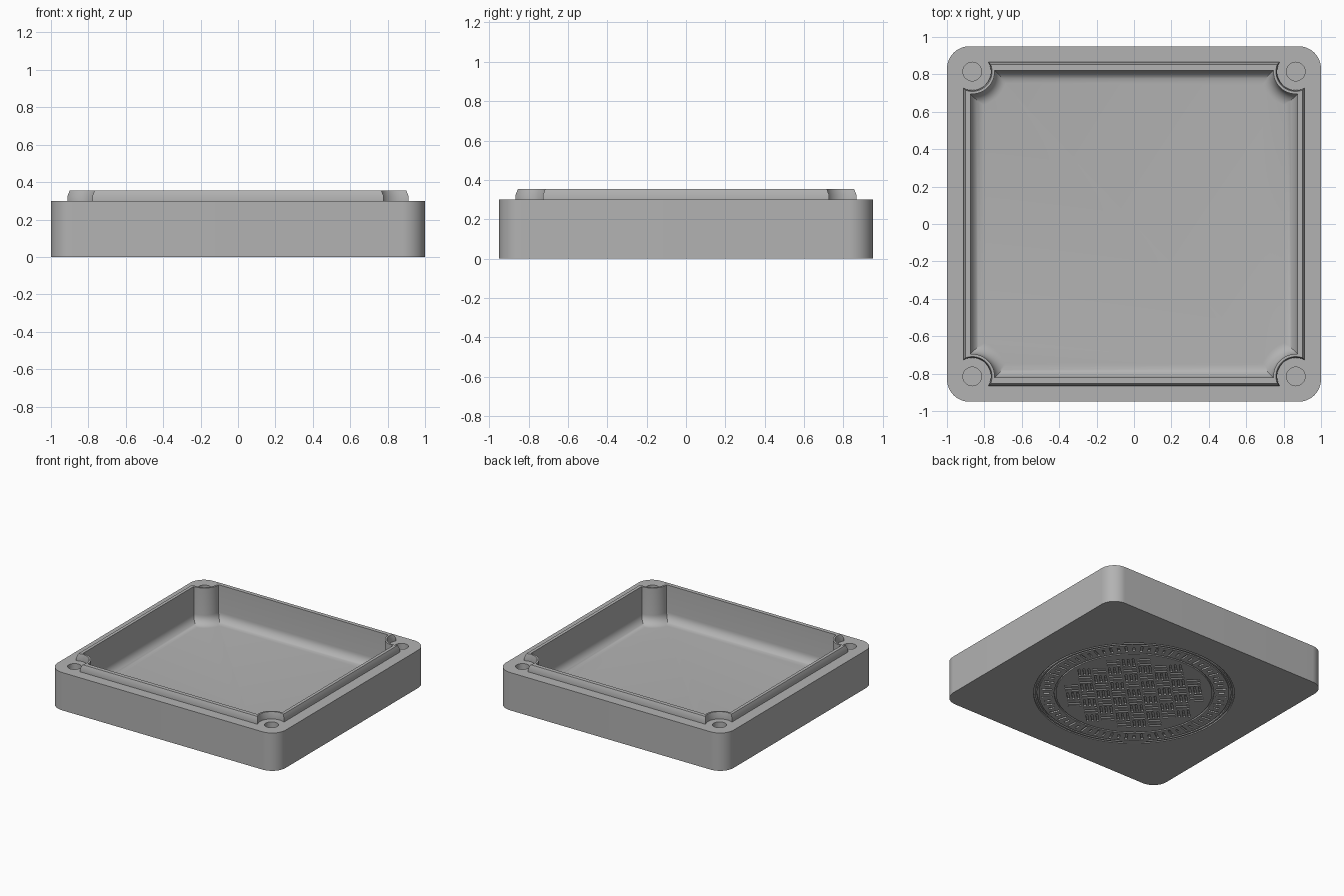
import bpy, bmesh, math
from mathutils import Matrix, Vector

if "Cube" in bpy.data.objects:
    bpy.data.objects.remove(bpy.data.objects["Cube"])

grey = bpy.data.materials.new("plain grey")
grey.diffuse_color = (0.45, 0.45, 0.45, 1)
grey.use_nodes = True
grey.node_tree.nodes["Principled BSDF"].inputs["Base Color"].default_value = grey.diffuse_color

HOLE_X, HOLE_Y = 0.865, 0.815   # screw positions
N = 16                          # segments per corner arc


def finish(name, bm):
    bmesh.ops.recalc_face_normals(bm, faces=bm.faces)
    me = bpy.data.meshes.new(name)
    bm.to_mesh(me)
    bm.free()
    me.materials.append(grey)
    ob = bpy.data.objects.new(name, me)
    bpy.context.collection.objects.link(ob)
    return ob


def all_corners(arc):
    """Mirror one corner arc into a full counter-clockwise outline."""
    pts = []
    for sx, sy in ((1, 1), (-1, 1), (-1, -1), (1, -1)):
        seq = arc if sx * sy > 0 else arc[::-1]
        pts += [(sx * x, sy * y) for x, y in seq]
    return pts


def arc_points(cx, cy, r, a0, a1):
    angles = [a0 + (a1 - a0) * i / N for i in range(N + 1)]
    return [(cx + r * math.cos(a), cy + r * math.sin(a)) for a in angles]


def rounded(hx, hy, r):
    return all_corners(arc_points(hx - r, hy - r, r, 0, math.pi / 2))


def notched(hx, hy, r):
    """Rectangle whose corners are scooped out around the screw positions."""
    dx, dy = hx - HOLE_X, hy - HOLE_Y
    a0 = math.atan2(-math.sqrt(r * r - dx * dx), dx)
    a1 = math.atan2(dy, -math.sqrt(r * r - dy * dy))
    if a1 > 0:
        a1 -= 2 * math.pi
    return all_corners(arc_points(HOLE_X, HOLE_Y, r, a0, a1))


# Tray: outer wall, shelf, chamfered lip, inner wall and floor fillet as one loft
sections = [
    (rounded(1.0, 0.95, 0.12), 0.0),
    (rounded(1.0, 0.95, 0.12), 0.30),
    (notched(0.912, 0.866, 0.10), 0.30),
    (notched(0.912, 0.866, 0.10), 0.325),
    (notched(0.900, 0.854, 0.106), 0.355),
    (notched(0.875, 0.822, 0.12), 0.355),
]
FLOOR, FILLET = 0.07, 0.07
for i in range(9):
    a = i / 8 * math.pi / 2
    d = FILLET * (1 - math.cos(a))
    sections.append((notched(0.875 - d, 0.822 - d, 0.12 + d),
                     FLOOR + FILLET * (1 - math.sin(a))))

bm = bmesh.new()
loops = [[bm.verts.new((x, y, z)) for x, y in pts] for pts, z in sections]
for lo, hi in zip(loops, loops[1:]):
    for i in range(len(lo)):
        j = (i + 1) % len(lo)
        bm.faces.new((lo[i], lo[j], hi[j], hi[i]))
bm.faces.new(loops[0][::-1])
bm.faces.new(loops[-1])
tray = finish("tray", bm)

# Screw hole cutter
bm = bmesh.new()
for sx in (-1, 1):
    for sy in (-1, 1):
        bmesh.ops.create_cone(bm, cap_ends=True, segments=32, radius1=0.05, radius2=0.05, depth=0.3,
                              matrix=Matrix.Translation((sx * HOLE_X, sy * HOLE_Y, 0.25)))
hole_cutter = finish("screw_hole_cutter", bm)

# Engraved ornament cutter for the underside: rings, ticks and a woven lattice
DEPTH = 0.012
bm = bmesh.new()


def groove(x, y, length, width, angle):
    m = (Matrix.Translation((x, y, 0)) @ Matrix.Rotation(angle, 4, 'Z')
         @ Matrix.Diagonal((length, width, 2 * DEPTH, 1)))
    bmesh.ops.create_cube(bm, size=1, matrix=m)


def ring(r0, r1, seg=96):
    corners = ((r0, -DEPTH), (r1, -DEPTH), (r1, DEPTH), (r0, DEPTH))
    rows = [[bm.verts.new((r * math.cos(2 * math.pi * i / seg),
                           r * math.sin(2 * math.pi * i / seg), z)) for r, z in corners]
            for i in range(seg)]
    for i in range(seg):
        a, b = rows[i], rows[(i + 1) % seg]
        for k in range(4):
            m = (k + 1) % 4
            bm.faces.new((a[k], a[m], b[m], b[k]))


for r0, r1 in ((0.710, 0.722), (0.685, 0.697), (0.562, 0.574)):
    ring(r0, r1)

# radial ticks between the rings
for i in range(72):
    a = 2 * math.pi * i / 72
    r, length = (0.630, 0.075) if i % 2 else (0.630, 0.045)
    groove(r * math.cos(a), r * math.sin(a), length, 0.016, a)

# woven strokes, alternating in direction from cell to cell
CELL = 0.11
for i in range(-6, 7):
    for j in range(-6, 7):
        p = Matrix.Rotation(math.pi / 4, 2) @ Vector((i * CELL, j * CELL))
        if p.length > 0.485:
            continue
        turn = math.pi / 4 + (math.pi / 2 if (i + j) % 2 else 0)
        for k in (-1, 0, 1):
            off = Matrix.Rotation(turn, 2) @ Vector((0, k * 0.036))
            groove(p.x + off.x, p.y + off.y, 0.095, 0.014, turn)
ornament_cutter = finish("ornament_cutter", bm)

# Cut holes and ornament, then smooth the curved walls
bpy.context.view_layer.objects.active = tray
tray.select_set(True)
for cutter in (hole_cutter, ornament_cutter):
    mod = tray.modifiers.new("cut", 'BOOLEAN')
    mod.operation = 'DIFFERENCE'
    mod.solver = 'EXACT'
    mod.object = cutter
    bpy.ops.object.modifier_apply(modifier=mod.name)
    bpy.data.objects.remove(cutter)
bpy.ops.object.shade_smooth_by_angle(angle=math.radians(30))
